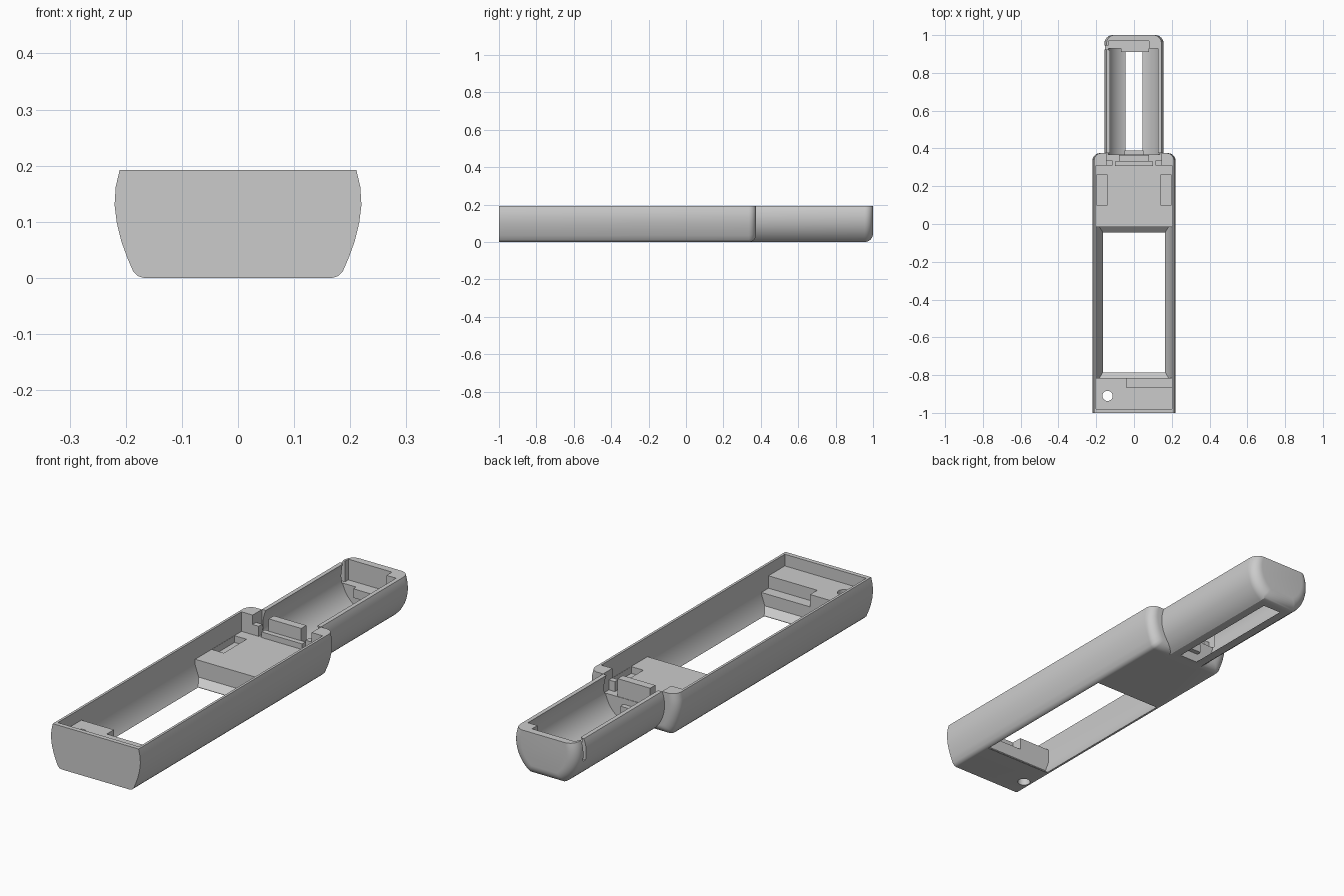
import bpy, bmesh, math

cube = bpy.data.objects.get("Cube")
if cube:
    bpy.data.objects.remove(cube, do_unlink=True)

grey = bpy.data.materials.new("matte_grey")
grey.use_nodes = True
colour = (0.6, 0.6, 0.6, 1)
grey.diffuse_color = colour
grey.node_tree.nodes["Principled BSDF"].inputs["Base Color"].default_value = colour

TOP = 0.192


def loft(name, rings):
    """Skin a closed solid through rings of equal point count."""
    bm = bmesh.new()
    loops = [[bm.verts.new(p) for p in ring] for ring in rings]
    n = len(loops[0])
    for a, b in zip(loops, loops[1:]):
        for i in range(n):
            j = (i + 1) % n
            bm.faces.new((a[i], a[j], b[j], b[i]))
    bm.faces.new(loops[0])
    bm.faces.new(loops[-1])
    bmesh.ops.recalc_face_normals(bm, faces=bm.faces)
    mesh = bpy.data.meshes.new(name)
    bm.to_mesh(mesh)
    bm.free()
    mesh.materials.append(grey)
    ob = bpy.data.objects.new(name, mesh)
    bpy.context.collection.objects.link(ob)
    return ob


def box(name, x0, x1, y0, y1, z0, z1):
    return loft(name, [[(x0, y0, z), (x1, y0, z), (x1, y1, z), (x0, y1, z)]
                       for z in (z0, z1)])


def rounded_shell(name, half, y0, y1, r, steps=8):
    """Extrude a mirrored profile along y and round off the far end."""
    profile = half + [(-x, z) for x, z in reversed(half)]
    width = max(x for x, z in half)
    stations = [(y0, 0)]
    for i in range(steps + 1):
        a = math.pi / 2 * i / steps
        stations.append((y1 - r + r * math.sin(a), r * (1 - math.cos(a))))
    return loft(name, [[(x * (1 - d / width), y, d + z * (1 - d / TOP))
                        for x, z in profile] for y, d in stations])


def rod(name, points):
    """Round cutter between two ring descriptions (centre, radius, axis)."""
    return loft(name, points)


def combine(target, tools, operation):
    for tool in tools:
        tool.hide_render = True
        mod = target.modifiers.new(tool.name, 'BOOLEAN')
        mod.object, mod.operation, mod.solver = tool, operation, 'EXACT'
    graph = bpy.context.evaluated_depsgraph_get()
    mesh = bpy.data.meshes.new_from_object(target.evaluated_get(graph))
    target.modifiers.clear()
    target.data = mesh
    for tool in tools:
        bpy.data.objects.remove(tool, do_unlink=True)


# Wide body with bowed sides
body_half = [(0.168, 0), (0.178, 0.003), (0.187, 0.012), (0.197, 0.035), (0.208, 0.065),
             (0.216, 0.098), (0.22, 0.13), (0.218, 0.162), (0.211, TOP)]
case = rounded_shell("handle_case", body_half, -1, 0.375, 0.04)

# Narrow round neck, flattened underneath
ZC, OUTER, INNER = 0.1326, 0.157, 0.14
start, end = math.asin(-ZC / OUTER), math.asin((TOP - ZC) / OUTER)
neck_half = []
for i in range(21):
    a = start + (end - start) * i / 20
    neck_half.append((OUTER * math.cos(a), ZC + OUTER * math.sin(a)))
neck = rounded_shell("neck", neck_half, 0.3, 1, 0.045)
combine(case, [neck], 'UNION')

# Window opening with sloping sill
window = loft("window_cut", [
    [(-x, y0, z), (x, y0, z), (x, y1, z), (-x, y1, z)]
    for x, y0, y1, z in ((0.165, -0.785, -0.045, -0.02), (0.165, -0.785, -0.045, 0.002),
                         (0.183, -0.815, -0.015, 0.03), (0.2, -0.815, -0.015, 0.08),
                         (0.2, -0.815, -0.015, 0.3))])


# Round trough in the neck, breaking through the flat underside
def circle(place, r, n):
    return [place(r * math.cos(2 * math.pi * i / n), r * math.sin(2 * math.pi * i / n))
            for i in range(n)]


trough = loft("trough_cut", [circle(lambda u, v: (u, y, ZC + v), INNER, 64)
                             for y in (0.368, 0.93)])
screw_hole = loft("screw_hole_cut", [circle(lambda u, v: (u - 0.14, v - 0.91, z), 0.027, 32)
                                     for z in (-0.1, 0.3)])

cutters = [
    window, trough, screw_hole,
    box("platform_cut", -0.2, 0.2, -0.03, 0.31, 0.105, 0.3),
    box("front_cut", -0.2, 0.2, -0.98, -0.81, 0.14, 0.3),
    box("front_step_cut", -0.04, 0.2, -0.865, -0.8, 0.085, 0.3),
    box("back_wall_gap", -0.145, 0.145, 0.3, 0.376, 0.106, 0.3),
    box("cap_recess", -0.135, 0.08, 0.92, 0.968, 0.1, 0.3),
    box("cap_slit", -0.2, -0.12, 0.925, 0.945, 0.1, 0.3),
]
for s in (-1, 1):
    xs = sorted((s * 0.14, s * 0.199))
    cutters.append(box("side_pit", *xs, 0.1, 0.26, 0.075, 0.2))
combine(case, cutters, 'DIFFERENCE')

# Contact plate and ledges between body and neck
box("contact_plate", -0.08, 0.08, 0.33, 0.366, 0.1, 0.185)
box("contact_ledge", -0.1, 0.1, 0.308, 0.332, 0.1, 0.13)
box("contact_foot", -0.05, 0.05, 0.364, 0.39, 0.04, 0.08)
for s in (-1, 1):
    xs = sorted((s * 0.115, s * 0.15))
    box("divider_pin", *xs, 0.31, 0.335, 0.1, 0.15)
box("cap_contact_step", -0.07, 0.08, 0.91, 0.935, 0.06, 0.1)

# Smooth shading with crisp edges
bpy.ops.object.select_all(action='DESELECT')
case.select_set(True)
bpy.context.view_layer.objects.active = case
bpy.ops.object.shade_smooth_by_angle(angle=math.radians(30))
